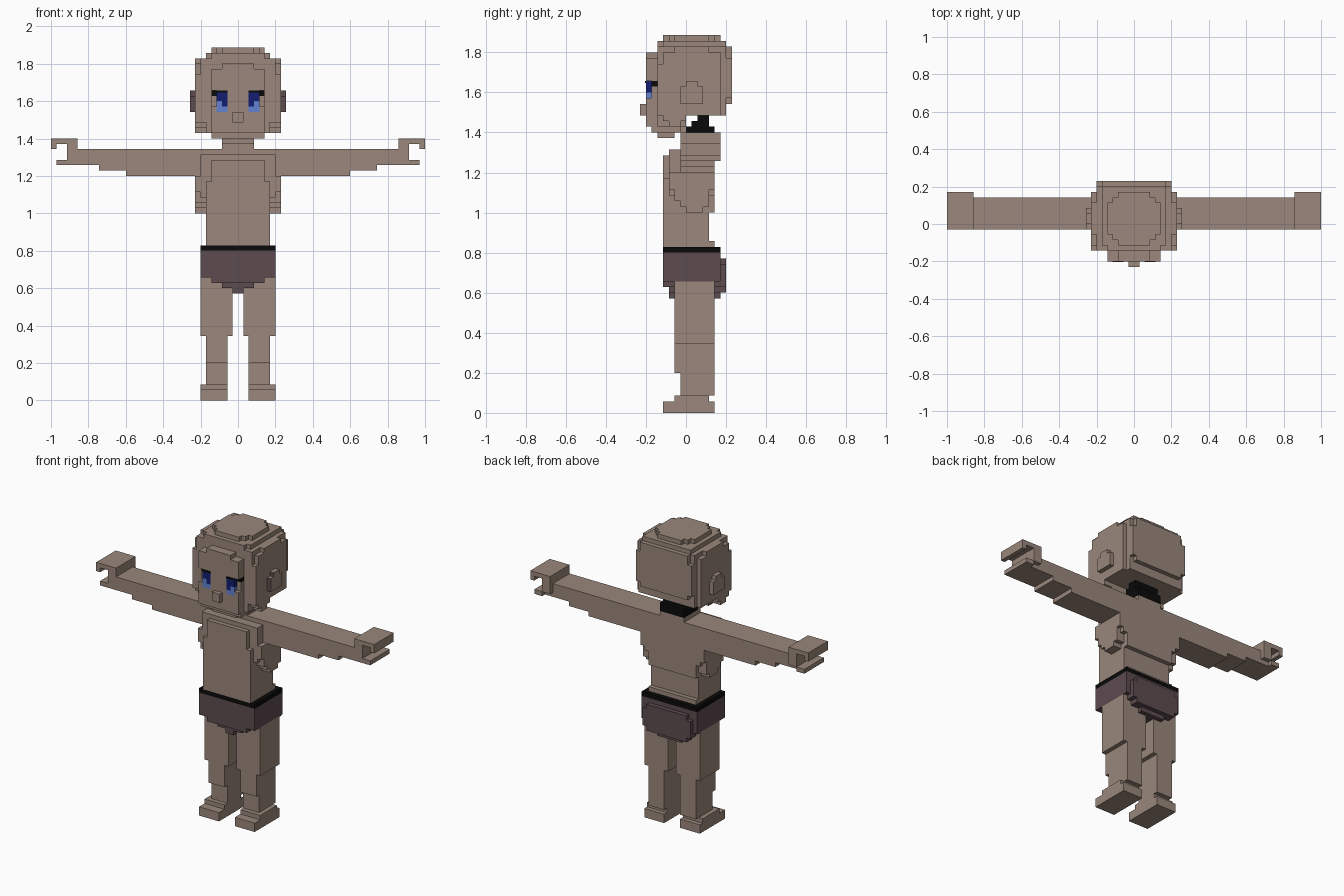
import bpy, bmesh
from mathutils import Vector

if "Cube" in bpy.data.objects:
    bpy.data.objects.remove(bpy.data.objects["Cube"])

U = 2 / 70  # size of one block; all part sizes below are in blocks

COLOURS = {
    "skin": (0.325, 0.245, 0.200),
    "shorts_plum": (0.107, 0.070, 0.078),
    "black": (0.003, 0.003, 0.003),
    "navy": (0.006, 0.013, 0.165),
    "light_blue": (0.127, 0.223, 0.645),
}
NAMES = list(COLOURS)
MATS = []
for name, rgb in COLOURS.items():
    m = bpy.data.materials.new(name)
    m.diffuse_color = (*rgb, 1)
    m.use_nodes = True
    m.node_tree.nodes["Principled BSDF"].inputs["Base Color"].default_value = m.diffuse_color
    MATS.append(m)

cells = {}  # block position -> (part, colour)


def box(part, x0, x1, y0, y1, z0, z1, colour="skin", mirror=False):
    """Fill a cuboid of blocks, optionally mirrored across x."""
    for x in range(x0, x1):
        for y in range(y0, y1):
            for z in range(z0, z1):
                cells[x, y, z] = (part, colour)
                if mirror:
                    cells[-1 - x, y, z] = (part, colour)


def mid(part, hx, y0, y1, z0, z1, colour="skin"):
    box(part, -hx, hx, y0, y1, z0, z1, colour)


def pair(part, *dims, colour="skin"):
    box(part, *dims, colour=colour, mirror=True)


def carve(x0, x1, y0, y1, z0, z1):
    for x in range(x0, x1):
        for y in range(y0, y1):
            for z in range(z0, z1):
                cells.pop((x, y, z), None)
                cells.pop((-1 - x, y, z), None)


# Legs: thigh, calf, shin step, foot
pair("legs", 1, 7, -2, 5, 12, 23)
pair("legs", 2, 6, -2, 5, 7, 12)
pair("legs", 2, 6, -1, 5, 3, 7)
pair("legs", 2, 7, -2, 4, 2, 3)
pair("legs", 2, 7, -4, 5, 0, 2)

# Shorts with stepped hem, front pouch and rear bulge
mid("shorts", 7, -4, 6, 23, 28, "shorts_plum")
mid("shorts", 5, -4, 6, 22, 23, "shorts_plum")
mid("shorts", 3, -3, 6, 21, 22, "shorts_plum")
mid("shorts", 1, -3, 6, 20, 21, "shorts_plum")
mid("shorts", 6, 5, 7, 22, 26, "shorts_plum")
mid("shorts", 5, 5, 7, 21, 27, "shorts_plum")
mid("shorts", 3, 5, 6, 20, 21, "shorts_plum")
mid("waistband", 7, -4, 6, 28, 29, "black")

# Torso: waist, chest, flanks tapering down, chest plate
mid("torso", 6, -4, 5, 29, 30)
mid("torso", 6, -3, 4, 30, 36)
mid("torso", 6, -3, 5, 35, 46)
mid("torso", 7, -3, 5, 38, 46)
mid("torso", 7, -1, 5, 46, 47)
for z0, z1, y0, y1 in ((35, 36, 0, 3), (36, 37, -1, 4), (37, 39, -2, 4), (39, 42, -3, 5)):
    pair("torso", 6, 8, y0, y1, z0, z1)
mid("torso", 5, -4, -3, 29, 45)
mid("torso", 6, -4, -3, 29, 41)

# Arms stepping thinner towards the wrist
pair("arms", 7, 21, -1, 5, 42, 47)
pair("arms", 21, 26, -1, 5, 43, 47)
pair("arms", 26, 32, -1, 5, 44, 47)

# Hooked hands
pair("hands", 30, 32, -1, 6, 45, 49)
pair("hands", 32, 34, -1, 6, 44, 45)
pair("hands", 32, 35, -1, 6, 48, 49)
pair("hands", 34, 35, -1, 6, 47, 49)

# Neck with dark hairline
mid("neck", 3, 0, 5, 47, 48)
mid("neck", 3, 0, 5, 48, 50, "black")
mid("neck", 3, 1, 4, 50, 51, "black")
mid("neck", 3, 2, 4, 51, 53, "black")
mid("neck", 3, -1, 0, 47, 51)

# Skull built from crossed slabs: half width, y range, z range
for hx, y0, y1, z0, z1 in (
    (8, -4, 6, 52, 63), (8, -5, 5, 52, 61), (8, -2, 4, 53, 64),
    (8, -4, 0, 51, 60), (8, -3, -1, 50, 60), (7, -5, 7, 52, 64),
    (6, -5, 8, 54, 64), (7, -4, 8, 55, 62), (6, -4, 7, 52, 65),
    (5, -5, 6, 52, 65), (5, -2, 4, 64, 66), (4, -3, 5, 64, 66),
    (3, -4, 6, 64, 66), (6, -5, 0, 50, 53),
):
    mid("head", hx, y0, y1, z0, z1)

# Face, chin, nose
mid("face", 5, -7, -5, 50, 62)
mid("face", 3, -7, -5, 62, 63)
mid("face", 5, -6, -1, 49, 50)
mid("face", 3, -5, -2, 48, 49)
mid("nose", 1, -8, -7, 52, 54)

# Eyes set into the face, open at the outer corner
carve(4, 5, -7, -6, 55, 58)
pair("eyes", 2, 4, -7, -6, 54, 58, colour="navy")
pair("eyes", 3, 4, -7, -6, 54, 56, colour="light_blue")
pair("eyes", 2, 3, -7, -6, 54, 55, colour="light_blue")
pair("eyes", 4, 5, -6, -5, 57, 58, colour="black")

# Ears
pair("ears", 8, 9, -1, 3, 54, 57)
pair("ears", 8, 9, 0, 2, 57, 58)

# Face directions with the corner offsets of each block side
SIDES = {
    (1, 0, 0): ((1, 0, 0), (1, 1, 0), (1, 1, 1), (1, 0, 1)),
    (-1, 0, 0): ((0, 0, 0), (0, 0, 1), (0, 1, 1), (0, 1, 0)),
    (0, 1, 0): ((0, 1, 0), (0, 1, 1), (1, 1, 1), (1, 1, 0)),
    (0, -1, 0): ((0, 0, 0), (1, 0, 0), (1, 0, 1), (0, 0, 1)),
    (0, 0, 1): ((0, 0, 1), (1, 0, 1), (1, 1, 1), (0, 1, 1)),
    (0, 0, -1): ((0, 0, 0), (0, 1, 0), (1, 1, 0), (1, 0, 0)),
}


def finish(name, bm):
    me = bpy.data.meshes.new(name)
    bm.to_mesh(me)
    bm.free()
    for m in MATS:
        me.materials.append(m)
    ob = bpy.data.objects.new(name, me)
    bpy.context.collection.objects.link(ob)


# Skin every part with only its exposed block sides
for part in sorted({p for p, _ in cells.values()}):
    bm = bmesh.new()
    verts = {}
    for c, (p, colour) in cells.items():
        if p != part:
            continue
        for d, corners in SIDES.items():
            if tuple(a + b for a, b in zip(c, d)) in cells:
                continue
            keys = [tuple(a + b for a, b in zip(c, k)) for k in corners]
            for k in keys:
                if k not in verts:
                    verts[k] = bm.verts.new(Vector(k) * U)
            f = bm.faces.new([verts[k] for k in keys])
            # Ears are dark on their front sides
            dark = part == "ears" and d == (0, -1, 0)
            f.material_index = NAMES.index("shorts_plum" if dark else colour)
    bmesh.ops.dissolve_limit(bm, angle_limit=0.01, verts=bm.verts[:],
                             edges=bm.edges[:], delimit={'MATERIAL'})
    finish(part, bm)

# Thin upper lashes over the eyes
bm = bmesh.new()
for s in (-1, 1):
    made = bmesh.ops.create_cube(bm, size=1)["verts"]
    bmesh.ops.scale(bm, vec=(2 * U, 0.006, 0.4 * U), verts=made)
    bmesh.ops.translate(bm, vec=(s * 3 * U, -7 * U - 0.001, 57.8 * U), verts=made)
for f in bm.faces:
    f.material_index = NAMES.index("black")
finish("eyelashes", bm)
